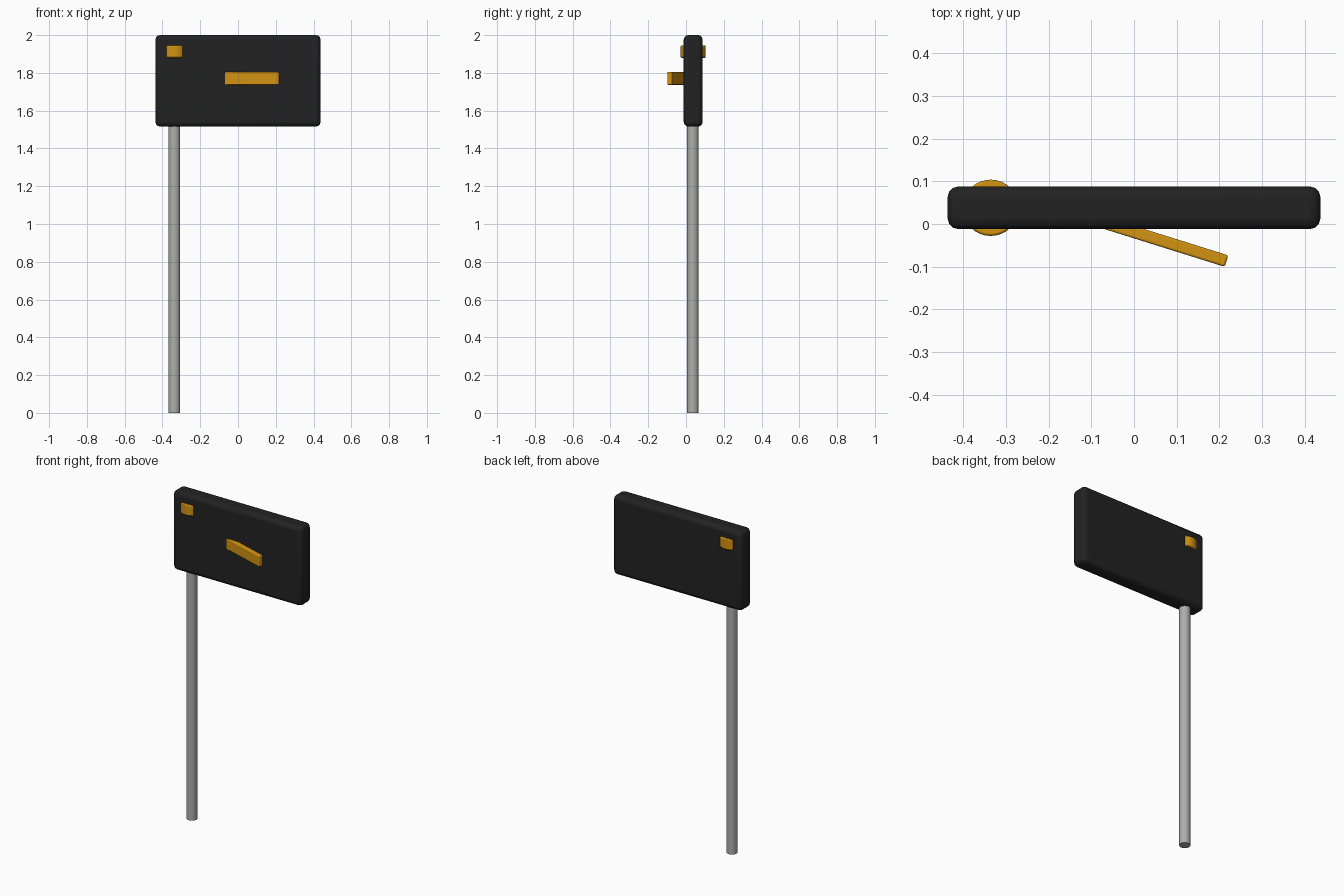
import bpy, math

if "Cube" in bpy.data.objects:
    bpy.data.objects.remove(bpy.data.objects["Cube"])


def material(name, rgb):
    m = bpy.data.materials.new(name)
    m.diffuse_color = (*rgb, 1)
    m.use_nodes = True
    m.node_tree.nodes["Principled BSDF"].inputs["Base Color"].default_value = m.diffuse_color
    return m


BLACK = material("black", (0.016, 0.016, 0.016))
GREY = material("grey metal", (0.42, 0.42, 0.40))
ORANGE = material("orange", (0.65, 0.29, 0.006))


def finish(ob, name, mat, bevel=0.0, segments=3):
    ob.name = name
    ob.data.materials.append(mat)
    bpy.ops.object.transform_apply(location=False, rotation=False, scale=True)
    if bevel:
        mod = ob.modifiers.new("rounded edges", 'BEVEL')
        mod.width, mod.segments = bevel, segments
        mod.limit_method = 'ANGLE'
    bpy.ops.object.shade_smooth_by_angle(angle=math.radians(35))
    return ob


def box(name, center, size, mat, bevel, turn=0.0):
    bpy.ops.mesh.primitive_cube_add(size=1, location=center, rotation=(0, 0, turn))
    ob = bpy.context.object
    ob.scale = size
    return finish(ob, name, mat, bevel)


def rod(name, x, y, z0, z1, radius, mat, bevel=0.0):
    bpy.ops.mesh.primitive_cylinder_add(vertices=32, radius=radius, depth=z1 - z0,
                                        location=(x, y, (z0 + z1) / 2))
    return finish(bpy.context.object, name, mat, bevel, 2)


# Upright pole and the collar around its top
rod("pole", -0.337, 0.036, 0.0, 1.92, 0.031, GREY)
rod("collar", -0.336, 0.038, 1.88, 1.945, 0.066, ORANGE, 0.005)

# Rounded rectangular panel
box("panel", (0, 0.038, 1.758), (0.874, 0.1, 0.485), BLACK, 0.025)

# Slanted handle, running from inside the panel out of its front
turn = math.radians(-17.4)
length = 0.36
tip = (0.217, -0.087)
center = (tip[0] - math.cos(turn) * length / 2,
          tip[1] - math.sin(turn) * length / 2, 1.771)
box("handle", center, (length, 0.028, 0.068), ORANGE, 0.005, turn)
